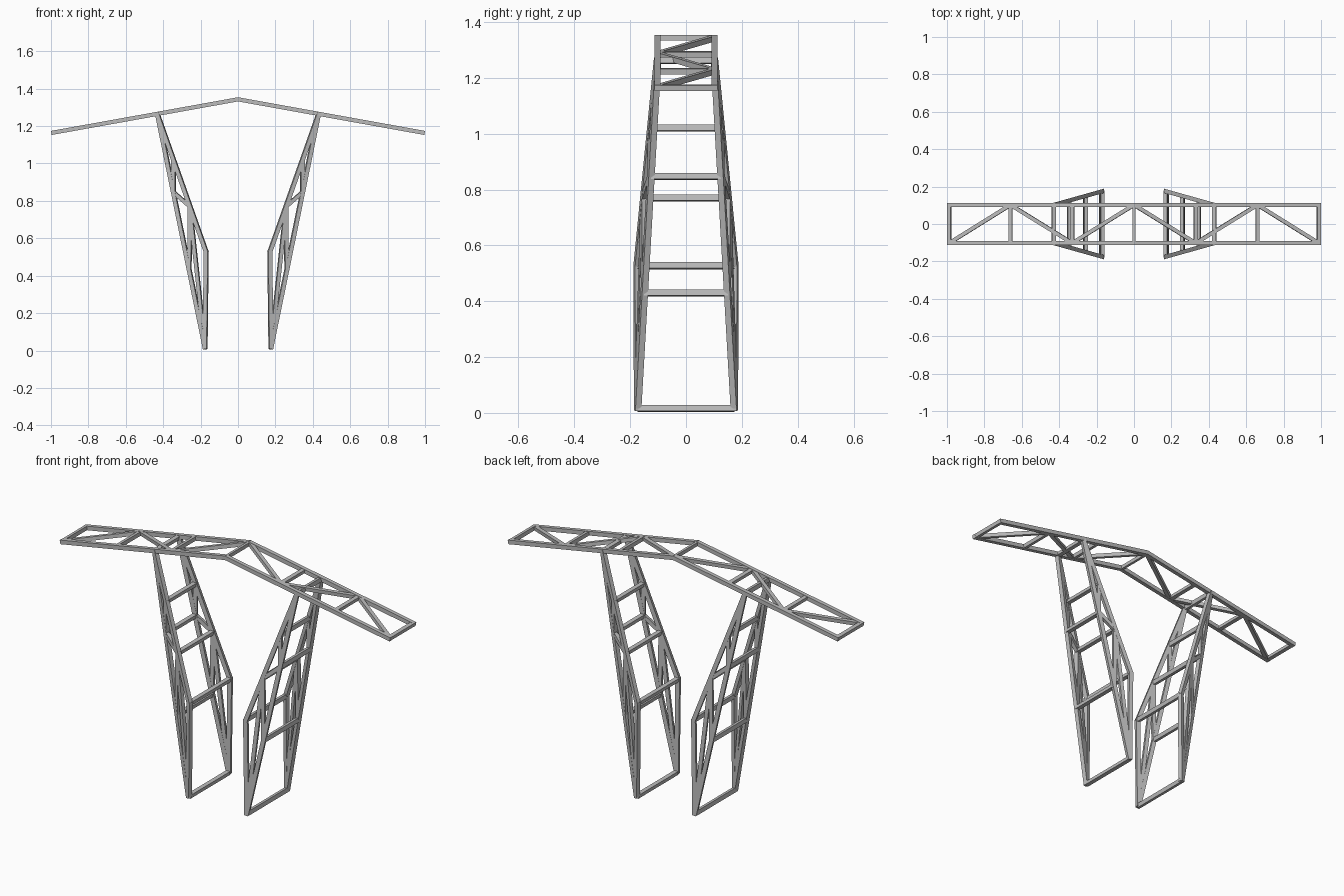
import bpy
import bmesh
from mathutils import Vector, Matrix

cube = bpy.data.objects.get("Cube")
if cube:
    bpy.data.objects.remove(cube, do_unlink=True)

steel = bpy.data.materials.new("grey_steel")
steel.use_nodes = True
GREY = (0.5, 0.5, 0.5, 1)
steel.diffuse_color = GREY
steel.node_tree.nodes["Principled BSDF"].inputs["Base Color"].default_value = GREY

W = 0.022           # chord width
THIN = 0.020        # bracing width


def bar(name, a, b, facing, w=W, d=W, ext=0.0):
    """Box from a to b; d is its depth along the facing direction, w across it."""
    a, b = Vector(a), Vector(b)
    along = (b - a).normalized()
    side = Vector(facing).cross(along).normalized()
    depth = along.cross(side)
    size = Matrix.Diagonal((w, d, (b - a).length + 2 * ext, 1))
    turn = Matrix((side, depth, along)).transposed().to_4x4()
    bm = bmesh.new()
    bmesh.ops.create_cube(bm, size=1, matrix=Matrix.Translation((a + b) / 2) @ turn @ size)
    bmesh.ops.recalc_face_normals(bm, faces=bm.faces)
    mesh = bpy.data.meshes.new(name)
    bm.to_mesh(mesh)
    bm.free()
    mesh.materials.append(steel)
    ob = bpy.data.objects.new(name, mesh)
    bpy.context.collection.objects.link(ob)
    return ob


# Roof truss: two ridged rails, cross bars and zigzag braces
HALF_Y = 0.102
APEX, DROP = 1.343, 0.18


def roof(x, y):
    return (x, y, APEX - DROP * abs(x))


for s, side in ((1, "left"), (-1, "right")):
    normal = Vector((s * DROP, 0, 1)).normalized()
    for sy, end in ((-1, "front"), (1, "back")):
        bar(f"roof_rail_{side}_{end}", roof(0, sy * HALF_Y), roof(s * 0.997, sy * HALF_Y),
            normal, ext=0.001)
    stations = [0, 0.33, 0.66, 0.988]
    for i, x in enumerate(stations[1:]):
        bar(f"roof_cross_{side}_{i}", roof(s * x, -HALF_Y), roof(s * x, HALF_Y),
            normal, THIN, THIN)
    for i in range(3):
        y = HALF_Y if i % 2 == 0 else -HALF_Y
        bar(f"roof_brace_{side}_{i}", roof(s * stations[i], y), roof(s * stations[i + 1], -y),
            normal, THIN, THIN)
bar("roof_cross_ridge", roof(0, -HALF_Y), roof(0, HALF_Y), (0, 0, 1), 0.014, THIN)

# Leg nodes as (x, z): inner chord is kinked, outer chord is straight
TOP = (0.43, 1.262)
INNER = [TOP, (0.345, 1.02), (0.257, 0.77), (0.17, 0.527)]
OUTER = [TOP, (0.345, 0.847), (0.26, 0.43), (0.176, 0.016)]
SPLAY = 0.28


def leg(node, s, sy):
    x, z = node
    return (s * x, sy * (HALF_Y + SPLAY * (TOP[0] - x)), z)


for s, side in ((1, "left"), (-1, "right")):
    # Splayed front and back panels
    for sy, end in ((-1, "front"), (1, "back")):
        tag = f"{side}_{end}"
        normal = Vector((s * SPLAY, sy, 0)).normalized()
        foot = OUTER[3]
        bar(f"leg_outer_chord_{tag}", leg(TOP, s, sy), leg(foot, s, sy), normal, ext=0.008)
        bar(f"leg_inner_chord_{tag}", leg(TOP, s, sy), leg(INNER[3], s, sy), normal, ext=0.004)
        bar(f"leg_inner_post_{tag}", leg(INNER[3], s, sy), leg(foot, s, sy), normal, ext=0.006)
        braces = [(INNER[1], OUTER[1]), (OUTER[1], INNER[2]),
                  (INNER[2], OUTER[2]), (INNER[2], OUTER[3])]
        for i, (a, b) in enumerate(braces):
            bar(f"leg_brace_{tag}_{i}", leg(a, s, sy), leg(b, s, sy), normal, THIN, THIN)
    # Rungs joining the two panels
    for i, node in enumerate(INNER + OUTER[1:]):
        bar(f"leg_rung_{side}_{i}", leg(node, s, -1), leg(node, s, 1), (s, 0, 0.2), W, THIN)
